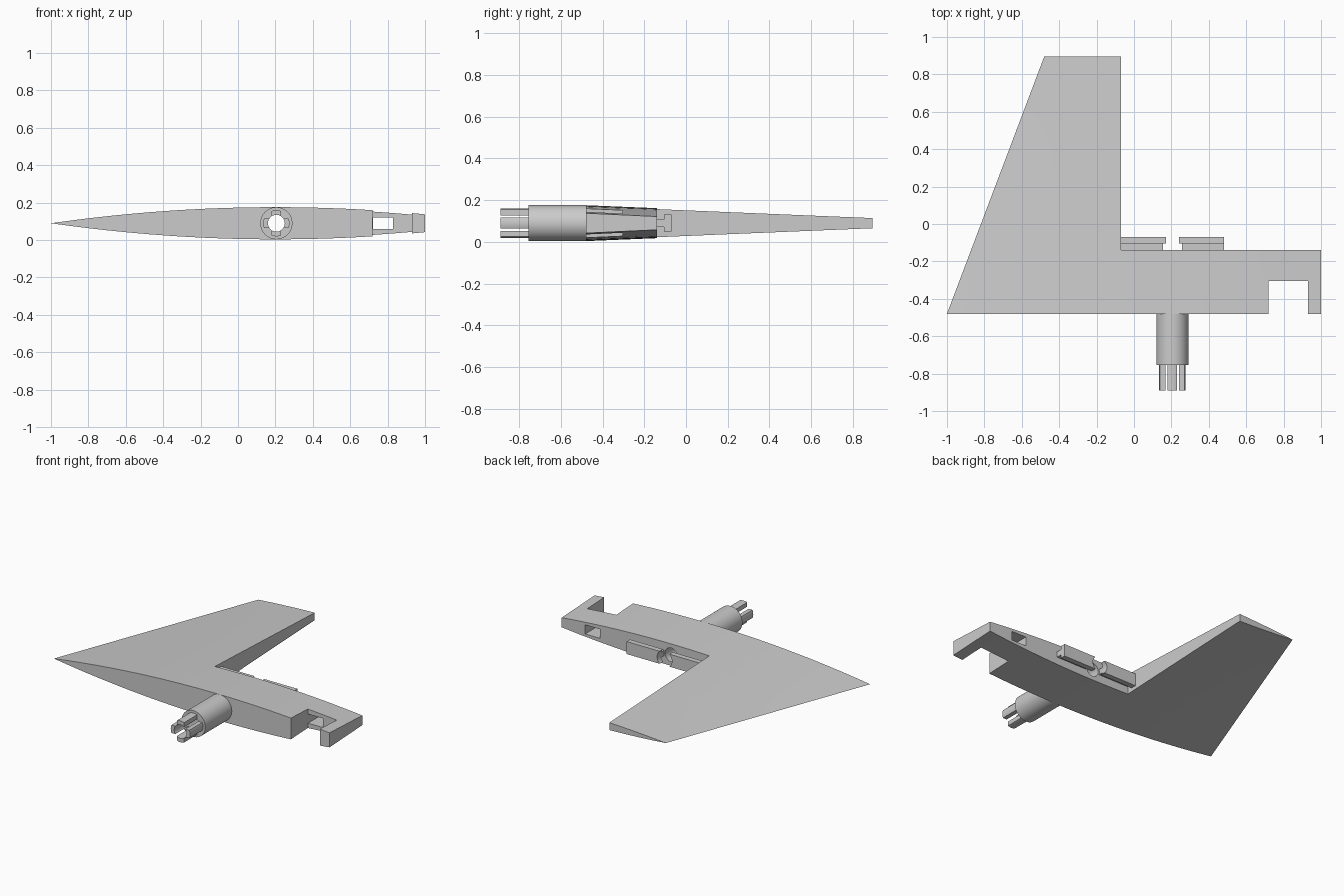
import bpy, bmesh, math
from mathutils import Matrix

if "Cube" in bpy.data.objects:
    bpy.data.objects.remove(bpy.data.objects["Cube"])

AXIS_X, MID_Z = 0.205, 0.09        # hub axis runs along y
FRONT, BACK, TIP = -0.48, -0.14, 0.895

grey = bpy.data.materials.new("light grey")
grey.use_nodes = True
color = (0.6, 0.6, 0.6, 1)
grey.diffuse_color = color
grey.node_tree.nodes["Principled BSDF"].inputs["Base Color"].default_value = color


def finish(name, bm):
    bmesh.ops.recalc_face_normals(bm, faces=bm.faces)
    mesh = bpy.data.meshes.new(name)
    bm.to_mesh(mesh)
    bm.free()
    mesh.materials.append(grey)
    obj = bpy.data.objects.new(name, mesh)
    bpy.context.collection.objects.link(obj)
    return obj


def add_box(bm, x0, x1, y0, y1, z0, z1):
    mat = Matrix.Translation(((x0 + x1) / 2, (y0 + y1) / 2, (z0 + z1) / 2))
    mat = mat @ Matrix.Diagonal((x1 - x0, y1 - y0, z1 - z0, 1))
    bmesh.ops.create_cube(bm, size=1, matrix=mat)


def box(name, *size):
    bm = bmesh.new()
    add_box(bm, *size)
    return finish(name, bm)


def rod(name, radius, y0, y1):
    bm = bmesh.new()
    mat = Matrix.Translation((AXIS_X, (y0 + y1) / 2, MID_Z)) @ Matrix.Rotation(math.pi / 2, 4, "X")
    bmesh.ops.create_cone(bm, cap_ends=True, segments=48, radius1=radius,
                          radius2=radius, depth=y1 - y0, matrix=mat)
    return finish(name, bm)


def boolean(obj, tool, operation="DIFFERENCE"):
    tool.hide_render = True
    mod = obj.modifiers.new("cut", "BOOLEAN")
    mod.operation, mod.solver, mod.object = operation, "EXACT", tool
    bpy.context.view_layer.objects.active = obj
    bpy.ops.object.modifier_apply(modifier=mod.name)
    bpy.data.objects.remove(tool)


def smooth(obj, angle=30):
    bpy.ops.object.select_all(action="DESELECT")
    obj.select_set(True)
    bpy.context.view_layer.objects.active = obj
    bpy.ops.object.shade_smooth_by_angle(angle=math.radians(angle))


# Wing: lens sections shrinking toward the tip, swept leading edge
def wing_section(bm, u, steps=32):
    y = FRONT + u * (TIP - FRONT)
    half_width = 1.2 - 0.52 * u
    half_height = 0.086 - 0.057 * u
    pts = []
    for side in (1, -1):
        for i in range(steps):
            s = side * (2 * i / steps - 1)
            pts.append((0.2 + half_width * s, y, MID_Z + side * half_height * (1 - s * s)))
    return [bm.verts.new(p) for p in pts]


bm = bmesh.new()
rows = [wing_section(bm, i / 8) for i in range(9)]
for a, b in zip(rows, rows[1:]):
    for i in range(len(a)):
        j = (i + 1) % len(a)
        bm.faces.new((a[i], a[j], b[j], b[i]))
bm.faces.new(rows[0])
bm.faces.new(rows[-1])
wing = finish("wing", bm)

# Trim to the L outline, then cut the end notch, wall window and bore
boolean(wing, box("end_trim", 1, 2, -1, 2, -1, 1))
boolean(wing, box("rear_trim", -0.07, 2, BACK, 2, -1, 1))
boolean(wing, box("end_notch", 0.72, 0.93, -1, -0.305, -1, 1))
boolean(wing, box("wall_window", 0.722, 0.83, -0.4, 0, 0.06, 0.12))
boolean(wing, rod("wing_bore", 0.045, -1, 1))
smooth(wing, 15)

# Hub tube on the front face
hub = rod("hub_tube", 0.086, -0.755, FRONT)
boolean(hub, rod("hub_bore", 0.045, -1, 1))
smooth(hub)

# Four prongs around the bore
bm = bmesh.new()
xs = [0.026 * (i / 4 - 1) for i in range(9)]
outline = [(x, math.sqrt(0.07 ** 2 - x * x)) for x in xs]
outline += [(x, math.sqrt(0.045 ** 2 - x * x)) for x in reversed(xs)]
for k in range(4):
    turn = Matrix.Translation((AXIS_X, 0, MID_Z)) @ Matrix.Rotation(k * math.pi / 2, 4, "Y")
    verts = [bm.verts.new(turn @ Matrix.Translation((x, -0.89, z)).translation) for x, z in outline]
    face = bm.faces.new(verts)
    ext = bmesh.ops.extrude_face_region(bm, geom=[face], use_keep_orig=True)
    moved = [g for g in ext["geom"] if isinstance(g, bmesh.types.BMVert)]
    bmesh.ops.translate(bm, verts=moved, vec=(0, 0.135, 0))
smooth(finish("prongs", bm))

# T-shaped rail on the rear face, split by a round clearance
for name, y0, y1, half in (("rail_stem", BACK, -0.105, 0.018), ("rail_head", -0.105, -0.07, 0.041)):
    rail = box(name, -0.07, 0.48, y0, y1, MID_Z - half, MID_Z + half)
    boolean(rail, rod("rail_clearance", 0.054, -1, 1))
    smooth(rail)
